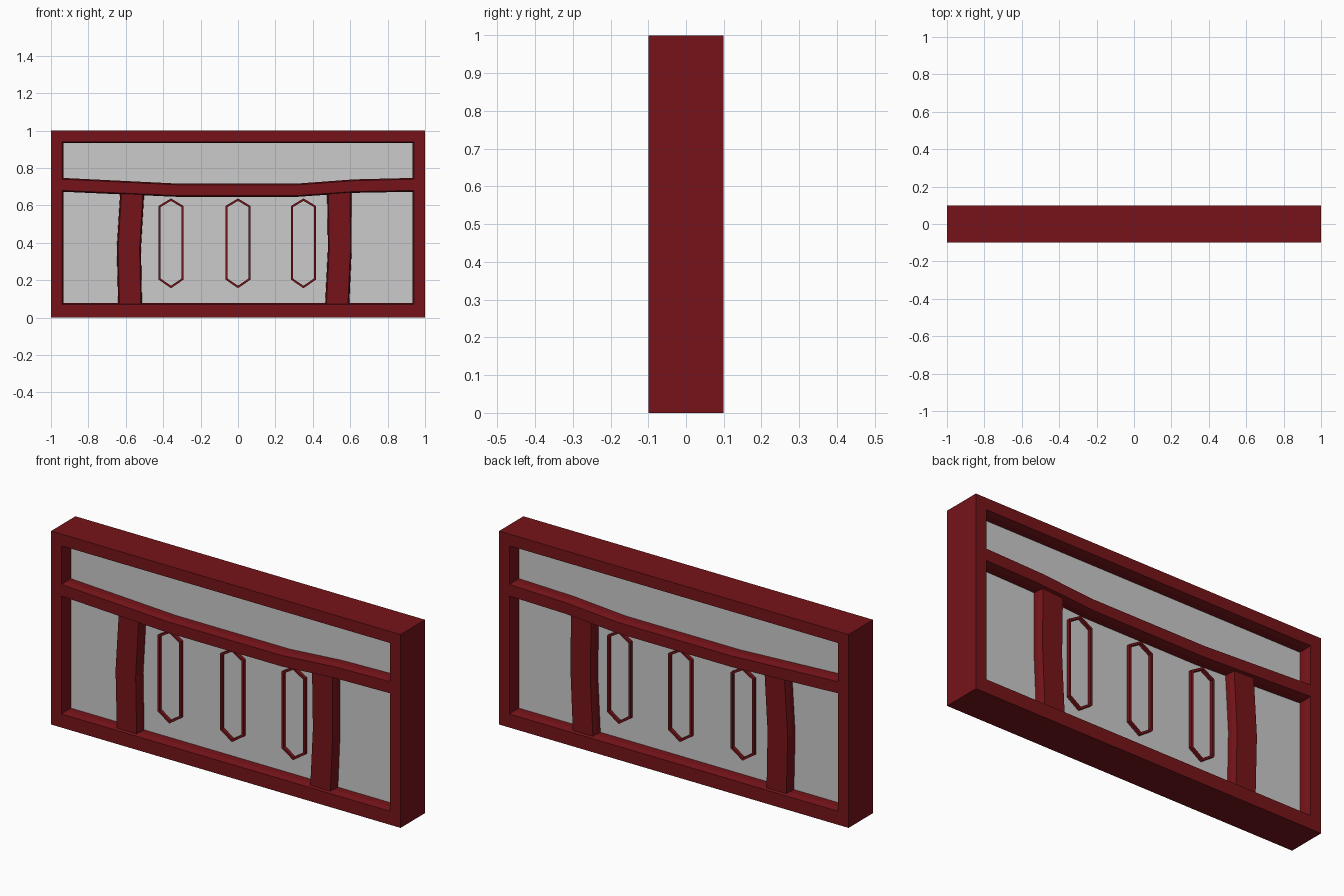
import bpy, bmesh
from mathutils import Vector

if "Cube" in bpy.data.objects:
    bpy.data.objects.remove(bpy.data.objects["Cube"])

red = bpy.data.materials.new("dark_red")
red.diffuse_color = (0.18, 0.007, 0.010, 1)
red.use_nodes = True
red.node_tree.nodes["Principled BSDF"].inputs["Base Color"].default_value = red.diffuse_color


def offset(poly, d):
    """Grow (d > 0) a counter-clockwise xz outline with mitred corners."""
    out, n = [], len(poly)
    for i in range(n):
        a, b, c = (Vector(poly[(i + k) % n]) for k in (-1, 0, 1))
        e, f = (b - a).normalized(), (c - b).normalized()
        n1, n2 = Vector((e.y, -e.x)), Vector((f.y, -f.x))
        out.append(tuple(b + (n1 + n2) * d / (1 + n1.dot(n2))))
    return out


def loft(name, sections, ring=False, mat=red):
    """Skin (outline, y) sections; capped at the ends or closed into a ring."""
    bm = bmesh.new()
    loops = [[bm.verts.new((x, y, z)) for x, z in poly] for poly, y in sections]
    pairs = list(zip(loops, loops[1:]))
    if ring:
        pairs.append((loops[-1], loops[0]))
    else:
        bm.faces.new(loops[0])
        bm.faces.new(loops[-1])
    for a, b in pairs:
        for i in range(len(a)):
            j = (i + 1) % len(a)
            bm.faces.new((a[i], a[j], b[j], b[i]))
    bmesh.ops.recalc_face_normals(bm, faces=bm.faces[:])
    me = bpy.data.meshes.new(name)
    bm.to_mesh(me)
    bm.free()
    ob = bpy.data.objects.new(name, me)
    bpy.context.collection.objects.link(ob)
    if mat:
        me.materials.append(mat)
    return ob


def rect(x0, x1, z0, z1):
    return [(x0, z0), (x1, z0), (x1, z1), (x0, z1)]


# Frame with a bowed middle rail: a slab with two openings cut through
frame = loft("frame", [(rect(-1, 1, 0, 1), -0.1), (rect(-1, 1, 0, 1), 0.1)])
rail_top = [(-0.94, 0.74), (-0.33, 0.71), (0.32, 0.71), (0.62, 0.732), (0.94, 0.74)]
rail_bottom = [(-0.94, 0.68), (-0.33, 0.653), (0.32, 0.653), (0.62, 0.674), (0.94, 0.68)]
upper = rail_top + [(0.94, 0.94), (-0.94, 0.94)]
lower = [(-0.94, 0.07), (0.94, 0.07)] + rail_bottom[::-1]
for label, opening in (("upper", upper), ("lower", lower)):
    narrow = offset(opening, -0.007)
    cutter = loft(label + "_opening_cutter", [
        (opening, -0.12), (opening, -0.1), (narrow, -0.07),
        (narrow, 0.07), (opening, 0.1), (opening, 0.12)])
    cutter.hide_render = True
    cutter.hide_viewport = True
    mod = frame.modifiers.new(label, 'BOOLEAN')
    mod.operation = 'DIFFERENCE'
    mod.solver = 'EXACT'
    mod.object = cutter

# Grey pane
pane = rect(-0.96, 0.96, 0.04, 0.96)
loft("pane", [(pane, -0.033), (pane, 0.033)], mat=None)

# Two bent slats with chamfered long edges
slats = {
    "left_slat": [(-0.640, 0.05), (-0.513, 0.05), (-0.519, 0.37), (-0.501, 0.68),
                  (-0.629, 0.68), (-0.648, 0.37)],
    "right_slat": [(0.465, 0.05), (0.594, 0.05), (0.608, 0.37), (0.606, 0.68),
                   (0.476, 0.68), (0.481, 0.37)],
}
for name, outline in slats.items():
    front = offset(outline, -0.007)
    loft(name, [(front, -0.085), (outline, -0.06), (outline, 0.06), (front, 0.085)])

# Three slim hexagonal rings through the pane
for name, x in (("left", -0.358), ("middle", 0.0), ("right", 0.35)):
    w = 0.067
    outer = [(x, 0.157), (x + w, 0.203), (x + w, 0.597),
             (x, 0.637), (x - w, 0.597), (x - w, 0.203)]
    inner = offset(outer, -0.011)
    loft(name + "_hexagon_ring",
         [(outer, -0.05), (outer, 0.05), (inner, 0.05), (inner, -0.05)], ring=True)
